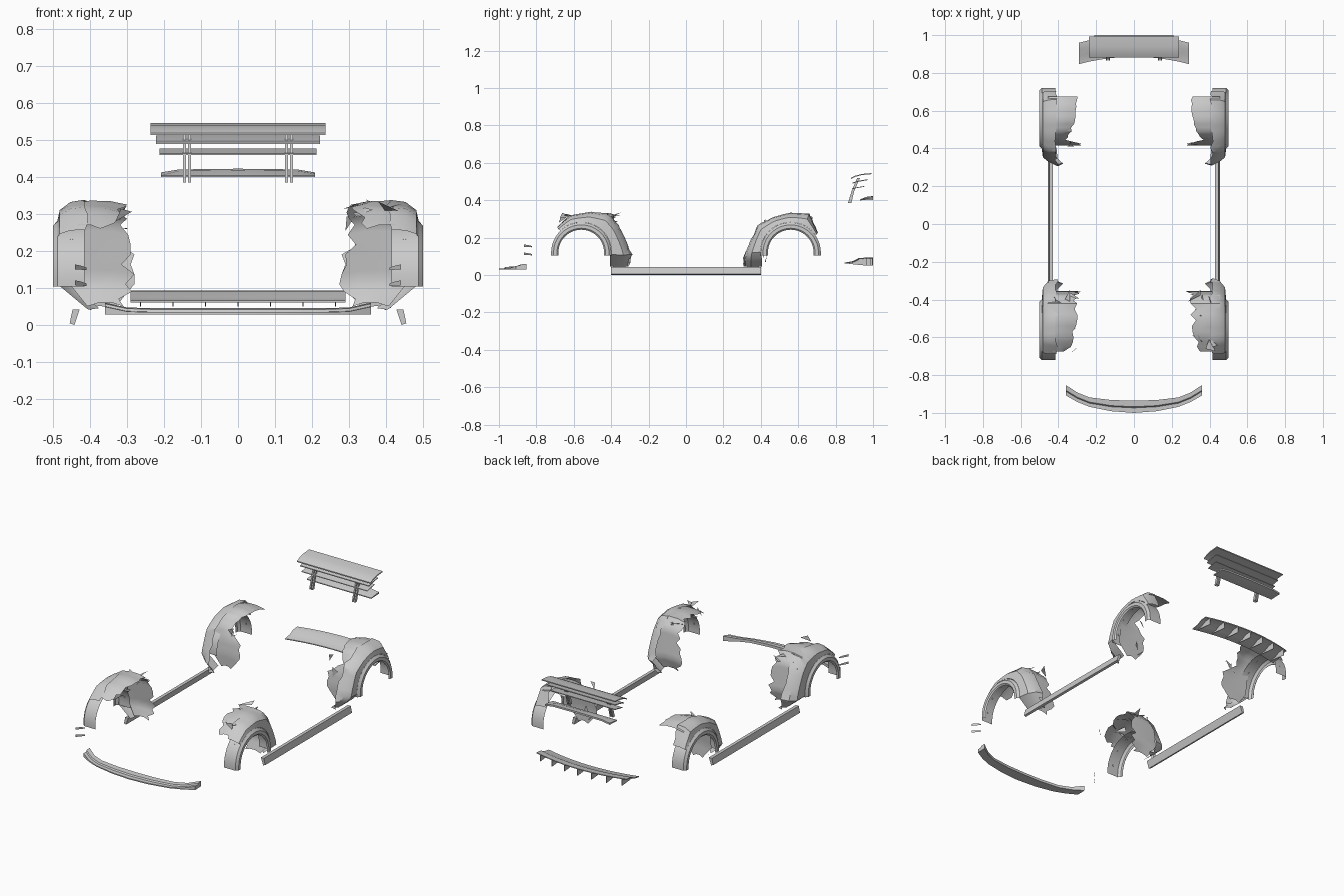
import bpy, bmesh, math, random
from mathutils import Vector, Matrix

if "Cube" in bpy.data.objects:
    bpy.data.objects.remove(bpy.data.objects["Cube"])

random.seed(4)
mat = bpy.data.materials.new("panel grey")
mat.diffuse_color = (0.6, 0.6, 0.6, 1)
mat.use_nodes = True
mat.node_tree.nodes["Principled BSDF"].inputs["Base Color"].default_value = mat.diffuse_color


def finish(name, bm, flip=False, angle=35):
    bmesh.ops.recalc_face_normals(bm, faces=bm.faces[:])
    if flip:
        bmesh.ops.reverse_faces(bm, faces=bm.faces[:])
    me = bpy.data.meshes.new(name)
    bm.to_mesh(me)
    bm.free()
    me.materials.append(mat)
    me.shade_smooth()
    me.set_sharp_from_angle(angle=math.radians(angle))
    ob = bpy.data.objects.new(name, me)
    bpy.context.collection.objects.link(ob)
    return ob


def loft(name, rows, solid=False, flip=False, angle=35):
    """Skin rows of points; solid closes each section and caps the ends."""
    bm = bmesh.new()
    v = [[bm.verts.new(p) for p in r] for r in rows]
    n = len(rows[0])
    for a, b in zip(v, v[1:]):
        for j in range(n if solid else n - 1):
            k = (j + 1) % n
            bm.faces.new((a[j], a[k], b[k], b[j]))
    if solid:
        bm.faces.new(v[0])
        bm.faces.new(v[-1])
    return finish(name, bm, flip, angle)


def extrude_x(name, prof, x0, x1):
    return loft(name, [[(x, y, z) for y, z in prof] for x in (x0, x1)], True)


def slab(top, t):
    return top + [(y, z - t) for y, z in reversed(top)]


def refine(pts, n):
    """Linear in-between points along a table."""
    out = []
    for a, b in zip(pts, pts[1:]):
        for i in range(n):
            out.append(Vector(a).lerp(Vector(b), i / n))
    return out + [Vector(pts[-1])]


# side skirts
for s, tag in ((-1, "left"), (1, "right")):
    sec = [(.428, .042), (.447, .042), (.455, .004), (.442, 0)]
    loft("side_skirt_" + tag, [[(s * x, y, z) for x, z in sec] for y in (-.4, .4)], True)

# front lip
half = [(0, -1, -.935, .045), (.12, -.991, -.932, .045), (.235, -.968, -.918, .045),
        (.30, -.942, -.892, .047), (.36, -.908, -.853, .06)]
rows = []
for x, f, b, z in [(-h[0], *h[1:]) for h in half[:0:-1]] + half:
    m = f * .5 + b * .5
    rows.append([(x, b, z), (x, m, z - .003), (x, m - .006, z - .01),
                 (x, f, z - .011), (x, f, .028), (x, b, .03)])
loft("front_lip", rows, True)

# front canards: two upright slivers each side
for s, tag in ((-1, "left"), (1, "right")):
    for i, z in enumerate((.107, .15)):
        loft(f"canard_{tag}_{i}", [[(s * .44, -.866, z), (s * .44, -.866, z + .013)],
                                   [(s * .425, -.845, z - .001), (s * .425, -.845, z + .01)],
                                   [(s * .41, -.823, z - .002), (s * .41, -.823, z + .005)]])

# rear diffuser tray and fins
def tray(x):
    c = (x / .29) ** 2
    return .885 - .038 * c, 1 - .04 * c

rows = []
for i in range(13):
    x = -.29 + .58 * i / 12
    f, r = tray(x)
    top = [(f, .066), (f + .045, .074), (f + .075, .09), (r, .093)]
    rows.append([(x, y, z) for y, z in slab(top, .005)])
loft("diffuser_tray", rows, True)
for i in range(7):
    x = -.264 + .088 * i
    f, r = tray(x)
    extrude_x(f"diffuser_fin_{i}", [(f, .062), (f + .045, .07), (f + .075, .086), (r, .089), (r, .05),
                                    (f + .06, .055)], x - .0015, x + .0015)

# rear wing planes and struts
extrude_x("wing_top_plane", slab([(.882, .519), (.905, .531), (.94, .54), (.992, .545)], .006), -.237, .237)
extrude_x("wing_second_plane", slab([(.89, .494), (.92, .503), (.97, .512)], .005), -.222, .222)
extrude_x("wing_third_plane", slab([(.888, .463), (.92, .47), (.955, .476)], .004), -.212, .212)
low = [(.208, .93, .408, .40), (.17, .93, .418, .402)]
loft("wing_lower_plane",
     [[(x, .93, .404), (x, .965, z), (x, 1, z + .004), (x, 1, z - .006), (x, .965, .401), (x, .93, .399)]
      for x, z in ((-.208, .408), (-.16, .416), (0, .418), (.16, .416), (.208, .408))], True)
for s in (-1, 1):
    for i, x in enumerate((.131, .144)):
        extrude_x(f"wing_strut_{i}_{'left' if s < 0 else 'right'}",
                  [(.866, .385), (.884, .385), (.9, .45), (.93, .518), (.915, .518), (.886, .45)],
                  s * x - .004, s * x + .004)

CZ = .12
# body panel outlines (y, z) and wheel tubs (y, z, inner x) per axle
axles = {
    "front": (-.56,
              [(-.305, .045), (-.289, .11), (-.326, .19), (-.364, .27), (-.41, .325), (-.51, .338),
               (-.62, .318), (-.69, .257)],
              [(-.375, .05, .31), (-.355, .11, .275), (-.365, .19, .29), (-.375, .27, .30), (-.42, .32, .30),
               (-.51, .325, .30), (-.60, .305, .32), (-.675, .26, .34)]),
    "rear": (.56,
             [(.31, .045), (.308, .09), (.35, .19), (.38, .265), (.46, .308), (.556, .333),
              (.66, .328), (.705, .225)],
             [(.418, .04, .34), (.415, .11, .28), (.425, .19, .28), (.445, .25, .36), (.49, .30, .33),
              (.55, .318, .31), (.62, .315, .305), (.675, .30, .30)]),
}

for axle, (cy, outline, tub) in axles.items():
    for s, side in ((-1, "left"), (1, "right")):
        tag = f"{axle}_{side}"

        # wide arch flare: face ring plus band
        def arch(x, r):
            pts = [(s * x, cy + r, .103)]
            for i in range(25):
                a = math.pi * i / 24
                pts.append((s * x, cy + r * math.cos(a), CZ + r * math.sin(a)))
            return pts + [(s * x, cy - r, .103)]

        loft("flare_face_" + tag, [arch(.493, .122), arch(.5, .13), arch(.5, .148), arch(.488, .161)])
        loft("flare_band_" + tag, [arch(.488, .161), arch(.415, .161)], flip=True)

        # bolts inside the band
        bm = bmesh.new()
        for i in range(6):
            a = math.pi * (i + .5) / 6
            d = Vector((0, math.cos(a), math.sin(a)))
            p = Vector((s * .45, cy, CZ)) + d * .159
            m = Matrix.Translation(p) @ d.to_track_quat('Z', 'Y').to_matrix().to_4x4()
            bmesh.ops.create_cone(bm, cap_ends=True, segments=8, radius1=.005, radius2=.005,
                                  depth=.004, matrix=m)
        finish("flare_bolts_" + tag, bm)

        # outer fender panel around the arch
        rows = []
        for p in refine(outline, 3):
            y, z = p
            toward = math.copysign(1, y - cy)
            if z < CZ:
                ay, az = cy + toward * .155, z
            else:
                d = (Vector((y - cy, z - CZ))).normalized() * .162
                ay, az = cy + d.x, CZ + d.y
            xo = .488 - max(0, .11 - z) * 1.2
            j = random.uniform(-.008, .008)
            rows.append([(s * xo, ay, az),
                         (s * (xo - .006), ay * .4 + y * .6, az * .4 + z * .6 - .004),
                         (s * (xo - .035), ay * .1 + y * .9, az * .1 + z * .9),
                         (s * (.41 + j), y + j * .5, z)])
        loft("fender_panel_" + tag, rows)

        # torn wheel tub with jagged inner edge
        rows = []
        amp = .035 if axle == "front" else .012
        for i, p in enumerate(refine(tub, 3)):
            y, z, xi = p
            xi += amp * random.uniform(-.2, 1) if i % 2 else 0
            xo = .455 - max(0, .11 - z) * .8
            rows.append([(s * (xo + (xi - xo) * t), y, z + .012 * math.sin(math.pi * t))
                         for t in (0, .35, .7, 1)])
        loft("wheel_tub_" + tag, rows)

        # loose torn shards
        bm = bmesh.new()
        for i in range(12 if axle == "front" else 4):
            if axle == "front":
                c = Vector((random.uniform(.31, .43), random.uniform(-.66, -.38), random.uniform(.29, .325)))
            else:
                c = Vector((random.uniform(.30, .34), random.uniform(.415, .43), random.uniform(.08, .27)))
            v = []
            for k in range(3):
                o = Vector([random.uniform(-1, 1) for _ in range(3)])
                o = Vector((o.x * .04, o.y * .05, o.z * .018)) if axle == "front" else \
                    Vector((o.x * .03, o.y * .008, o.z * .035))
                q = c + o
                v.append(bm.verts.new((s * q.x, q.y, q.z)))
            bm.faces.new(v)
        finish("torn_shards_" + tag, bm)
